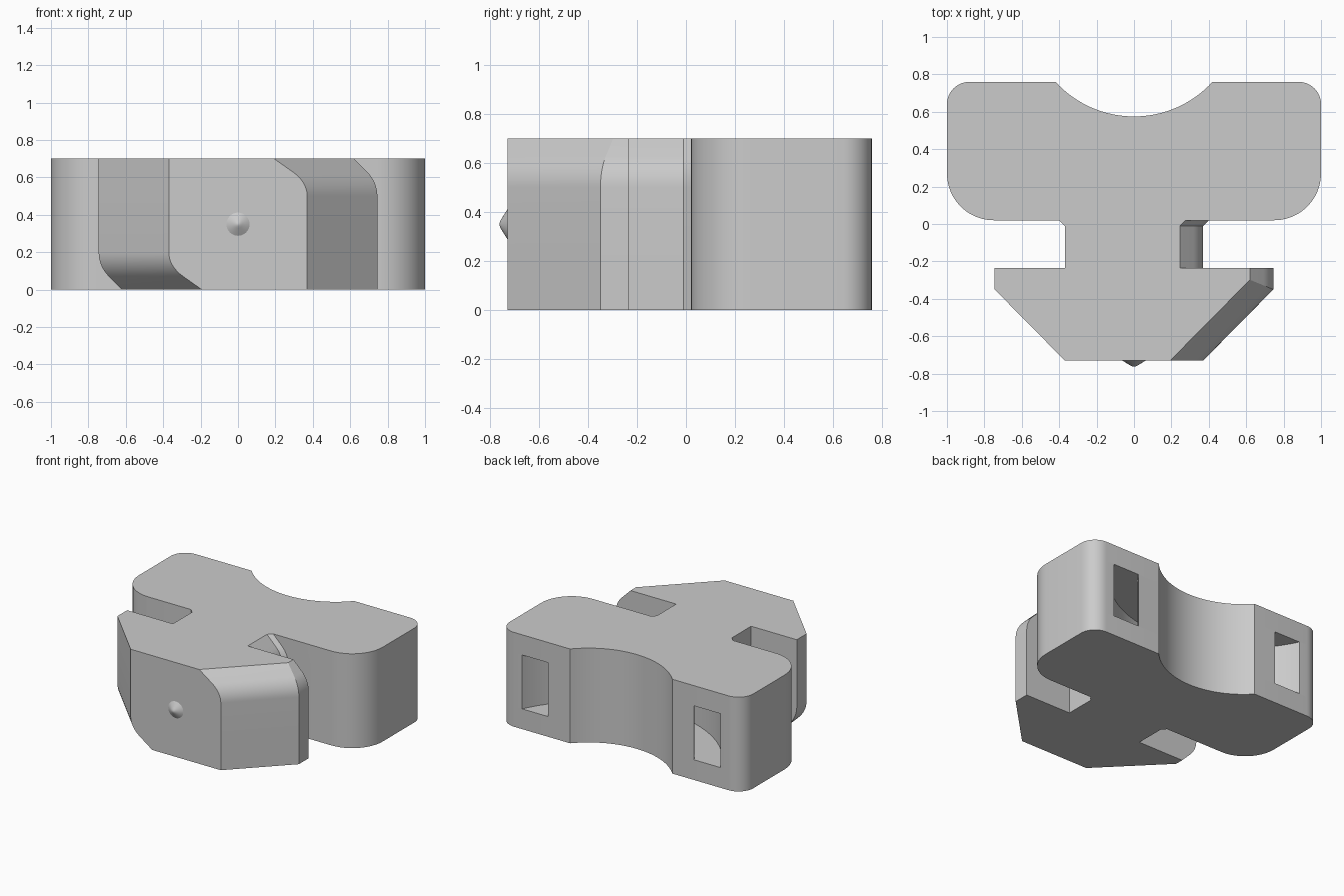
import bpy, bmesh, math
from math import sin, cos, pi, sqrt

cube = bpy.data.objects.get("Cube")
if cube:
    bpy.data.objects.remove(cube, do_unlink=True)

HEIGHT = 0.7
SADDLE_Y, SADDLE_R = 1.144, 0.569   # axis and radius of the concave back

grey = bpy.data.materials.new("plain_grey")
grey.use_nodes = True
grey.diffuse_color = (0.6, 0.6, 0.6, 1)
grey.node_tree.nodes["Principled BSDF"].inputs["Base Color"].default_value = (0.6, 0.6, 0.6, 1)


def loft(name, rings, caps=True):
    """Skin a stack of equal-length closed rings."""
    bm = bmesh.new()
    loops = [[bm.verts.new(p) for p in ring] for ring in rings]
    n = len(loops[0])
    for a, b in zip(loops, loops[1:]):
        for i in range(n):
            j = (i + 1) % n
            bm.faces.new((a[i], a[j], b[j], b[i]))
    if caps:
        bm.faces.new(loops[0][::-1])
        bm.faces.new(loops[-1])
    bmesh.ops.recalc_face_normals(bm, faces=bm.faces)
    mesh = bpy.data.meshes.new(name)
    bm.to_mesh(mesh)
    bm.free()
    mesh.materials.append(grey)
    obj = bpy.data.objects.new(name, mesh)
    bpy.context.collection.objects.link(obj)
    return obj


def arc(cx, cy, r, start, end, steps):
    return [(cx + r * cos(start + (end - start) * i / steps),
             cy + r * sin(start + (end - start) * i / steps)) for i in range(steps + 1)]


def smooth(obj):
    bpy.ops.object.select_all(action='DESELECT')
    obj.select_set(True)
    bpy.context.view_layer.objects.active = obj
    bpy.ops.object.shade_smooth_by_angle(angle=math.radians(30))


def half_outline(d):
    """Half plan from the nose to the saddle edge; d pulls in the head and neck."""
    pts = [(0.37 - d * sqrt(2), -0.73), (0.745 - d, -0.35 + d * (sqrt(2) - 1)),
           (0.745 - d, -0.235), (0.37 - d, -0.235), (0.37 - d, -0.01), (0.40 - d, 0.02)]
    pts += arc(0.75, 0.27, 0.25, -pi / 2, 0, 12)
    pts += arc(0.88, 0.64, 0.12, 0, pi / 2, 10)
    return pts


def edge_inset(t):
    """Inset at height t above the start of the rounding: 45 degree arc, then a slope."""
    r = 0.181
    if t <= 0:
        return 0
    return r - sqrt(r * r - t * t) if t < r * sin(pi / 4) else t - 0.075


# Body: opposite long edges rounded, one at the top and one at the bottom
steps = [0.181 * sin(pi / 4 * i / 8) for i in range(9)] + [0.2]
levels = [0.2 - t for t in reversed(steps)] + [0.5 + t for t in steps]
sweep = math.asin(0.42 / SADDLE_R)
saddle = arc(0, SADDLE_Y, SADDLE_R, -pi / 2 + sweep, -pi / 2 - sweep, 32)
rings = []
for z in levels:
    right = half_outline(edge_inset(z - 0.5))
    left = [(-x, y) for x, y in reversed(half_outline(edge_inset(0.2 - z)))]
    rings.append([(x, y, z) for x, y in right + saddle + left])
body = loft("body", rings)

# Curved strap channel joining the two back openings
reach = math.radians(75)
plan = arc(0, SADDLE_Y, 0.90, -pi / 2 - reach, -pi / 2 + reach, 48)
plan += arc(0, SADDLE_Y, 0.712, -pi / 2 + reach, -pi / 2 - reach, 48)
cutter = loft("strap_channel_cutter", [[(x, y, z) for x, y in plan] for z in (0.15, 0.55)])
cutter.hide_render = True
cut = body.modifiers.new("strap_channel", 'BOOLEAN')
cut.operation = 'DIFFERENCE'
cut.solver = 'EXACT'
cut.object = cutter
bpy.context.view_layer.objects.active = body
body.select_set(True)
bpy.ops.object.modifier_apply(modifier=cut.name)
bpy.data.objects.remove(cutter, do_unlink=True)
smooth(body)

# Small round-tipped locating bump on the nose
profile = [(0.062, -0.72), (0.062, -0.73), (0.022, -0.755), (0.012, -0.76), (0.004, -0.763)]
bump = loft("nose_bump", [[(r * cos(a), y, HEIGHT / 2 + r * sin(a))
                           for a in (2 * pi * i / 32 for i in range(32))] for r, y in profile])
smooth(bump)
